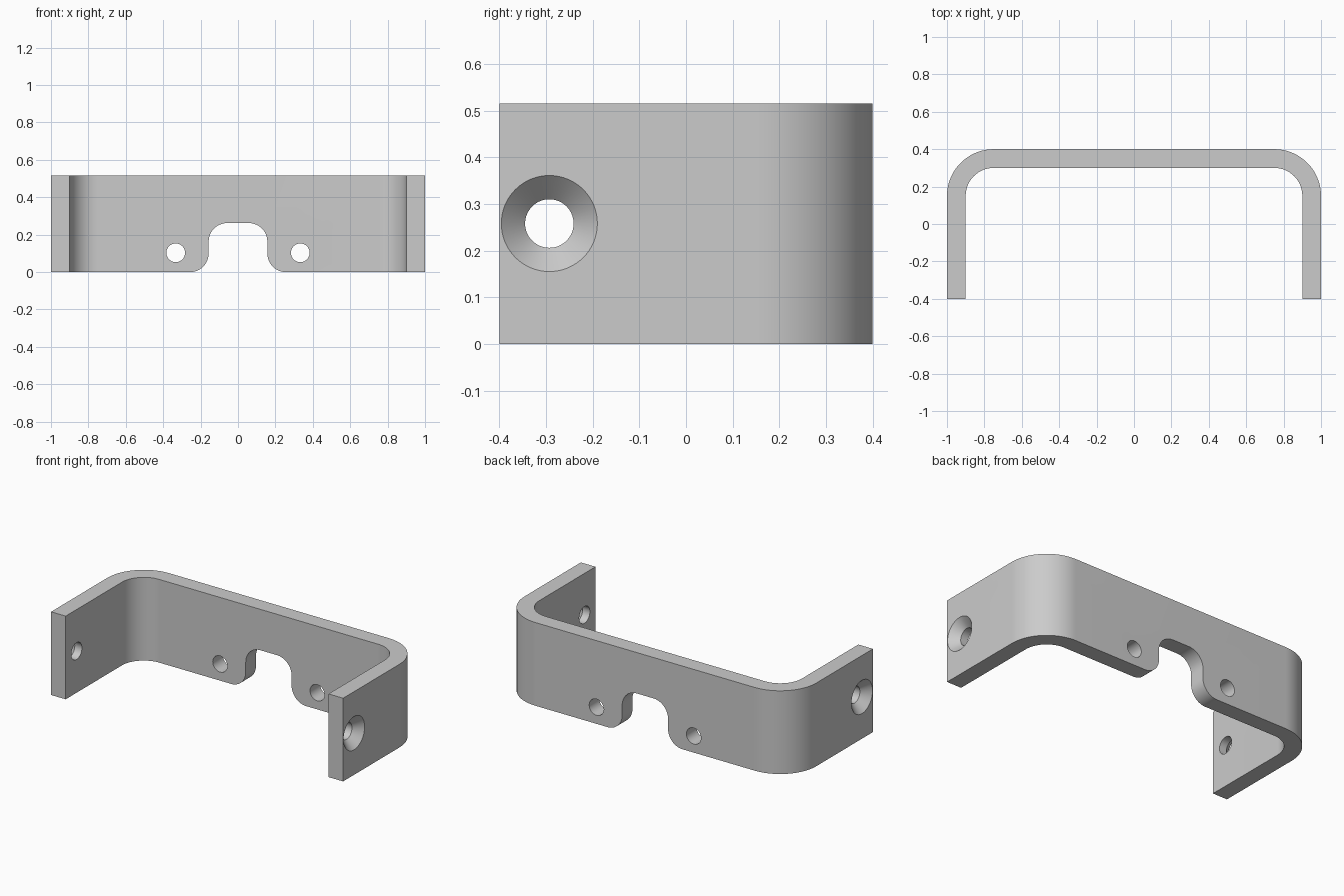
import bpy, bmesh
from math import sin, cos, pi
from mathutils import Matrix, Vector

if "Cube" in bpy.data.objects:
    bpy.data.objects.remove(bpy.data.objects["Cube"])

HEIGHT, WALL, DEPTH = 0.515, 0.1, 0.4


def arc(cx, cy, r, start, end, n=24):
    """Points on an arc, angles in quarter turns."""
    angles = [(start + (end - start) * i / n) * pi / 2 for i in range(n + 1)]
    return [(cx + r * cos(a), cy + r * sin(a)) for a in angles]


def mirrored(points):
    """Append the x-mirrored points in reverse to close a profile."""
    return points + [(-x, y) for x, y in reversed(points)]


def new_object(name, bm):
    bmesh.ops.recalc_face_normals(bm, faces=bm.faces)
    mesh = bpy.data.meshes.new(name)
    bm.to_mesh(mesh)
    bm.free()
    obj = bpy.data.objects.new(name, mesh)
    bpy.context.collection.objects.link(obj)
    return obj


def prism(name, points, height, matrix=Matrix()):
    """Extrude a flat profile along local z."""
    bm = bmesh.new()
    face = bm.faces.new([bm.verts.new((x, y, 0)) for x, y in points])
    moved = bmesh.ops.extrude_face_region(bm, geom=[face])["geom"]
    verts = [v for v in moved if isinstance(v, bmesh.types.BMVert)]
    bmesh.ops.translate(bm, vec=(0, 0, height), verts=verts)
    bm.transform(matrix)
    return new_object(name, bm)


def turned(name, profile, matrix, n=64):
    """Revolve (offset, radius) pairs around local z."""
    bm = bmesh.new()
    rings = [[bm.verts.new((r * cos(2 * pi * i / n), r * sin(2 * pi * i / n), z))
              for i in range(n)] for z, r in profile]
    for a, b in zip(rings, rings[1:]):
        for i in range(n):
            j = (i + 1) % n
            bm.faces.new((a[i], a[j], b[j], b[i]))
    bm.faces.new(rings[0])
    bm.faces.new(rings[-1])
    bm.transform(matrix)
    return new_object(name, bm)


# U-shaped strap with rounded corners
outer = [(1, -DEPTH)] + arc(0.75, 0.15, 0.25, 0, 1)
inner = [(1 - WALL, -DEPTH)] + arc(0.75, 0.15, 0.15, 0, 1)
bracket = prism("bracket", mirrored(outer) + mirrored(inner)[::-1], HEIGHT)

# Cable notch in the lower edge of the back wall
to_back = Matrix.Rotation(pi / 2, 4, "X")
notch = ([(0.257, -0.1)] + arc(0.257, 0.1, 0.1, 3, 2)
         + arc(0.057, 0.162, 0.1, 0, 1))
cutters = [prism("notch_cutter", mirrored(notch), 0.3,
                 Matrix.Translation((0, 0.5, 0)) @ to_back)]

for side in (-1, 1):
    # Plain screw holes through the back wall
    cutters.append(turned("back_hole_cutter", [(0, 0.05), (0.3, 0.05)],
                          Matrix.Translation((side * 0.333, 0.5, 0.103)) @ to_back))
    # Countersunk holes through the side arms
    cutters.append(turned(
        "countersink_cutter",
        [(0.85, 0.052), (0.949, 0.052), (1, 0.103), (1.05, 0.103)],
        Matrix.Translation((0, -0.293, 0.258)) @ Matrix.Rotation(side * pi / 2, 4, "Y")))

bpy.context.view_layer.objects.active = bracket
bracket.select_set(True)
for cutter in cutters:
    cut = bracket.modifiers.new("cut", "BOOLEAN")
    cut.operation, cut.solver, cut.object = "DIFFERENCE", "EXACT", cutter
    bpy.ops.object.modifier_apply(modifier=cut.name)
    bpy.data.objects.remove(cutter)

# Plain grey finish
grey = bpy.data.materials.new("plain_grey")
grey.use_nodes = True
colour = (0.6, 0.6, 0.6, 1)
grey.diffuse_color = colour
grey.node_tree.nodes["Principled BSDF"].inputs["Base Color"].default_value = colour
bracket.data.materials.clear()
bracket.data.materials.append(grey)
bpy.ops.object.shade_smooth_by_angle(angle=pi / 6)
